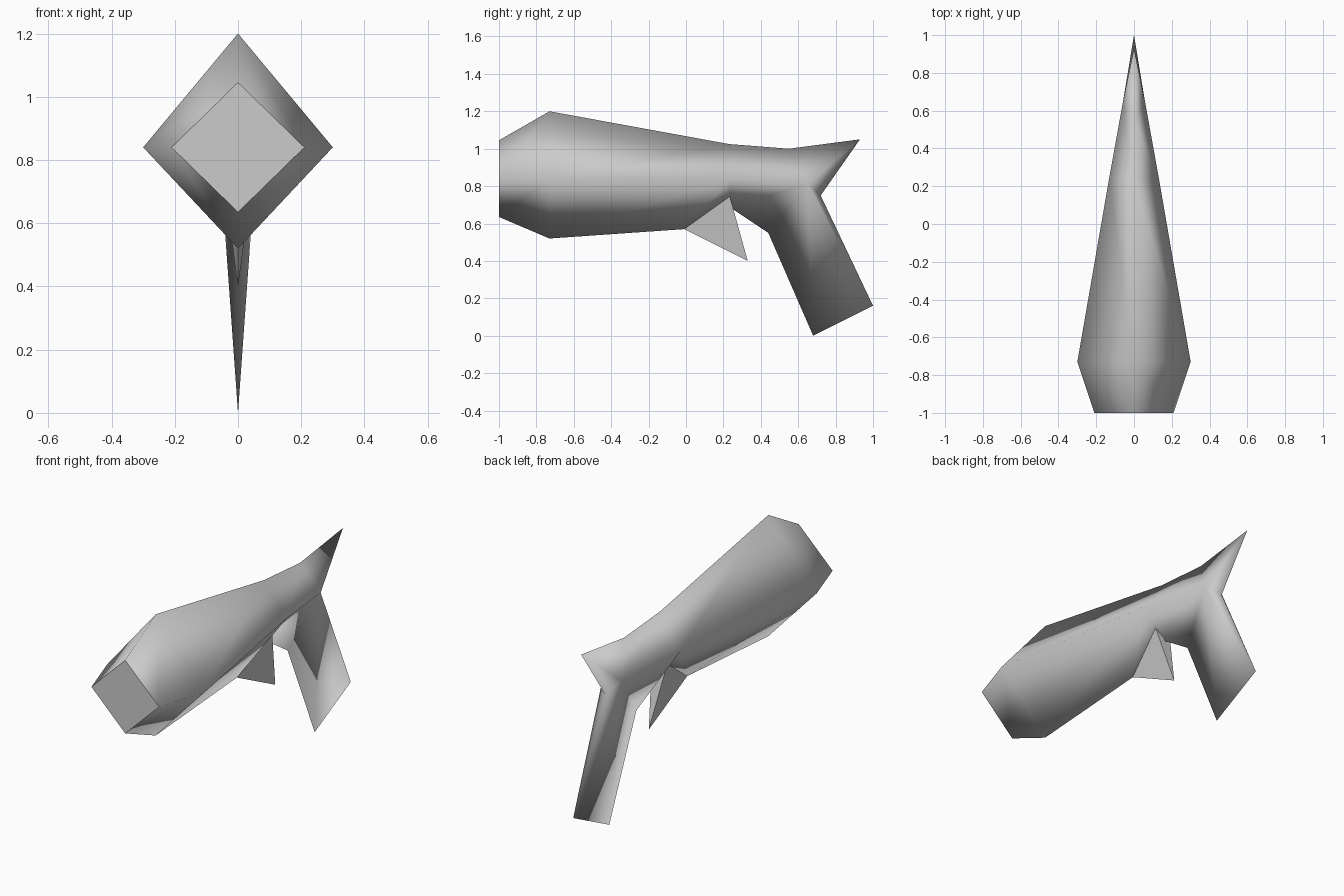
import bpy

cube = bpy.data.objects.get("Cube")
if cube:
    bpy.data.objects.remove(cube, do_unlink=True)

grey = bpy.data.materials.new("plain_grey")
grey.use_nodes = True
colour = (0.6, 0.6, 0.6, 1)
grey.diffuse_color = colour
grey.node_tree.nodes["Principled BSDF"].inputs["Base Color"].default_value = colour


def make_part(name, verts, faces, smooth):
    mesh = bpy.data.meshes.new(name)
    mesh.from_pydata(verts, [], faces)
    mesh.materials.append(grey)
    part = bpy.data.objects.new(name, mesh)
    bpy.context.collection.objects.link(part)
    for poly in mesh.polygons:
        poly.use_smooth = smooth
    return part


# Centre-line outline (y, z) of barrel, tail spike and grip
outline = {
    "muzzle_top": (-1, 1.045), "crown": (-.73, 1.2), "back": (.23, 1.025),
    "dip": (.55, 1.0), "spike": (.93, 1.05), "nape": (.72, .75),
    "heel": (1.0, .16), "toe": (.68, 0), "grip_front": (.44, .55),
    "notch": (.23, .69), "belly": (-.01, .57), "keel": (-.73, .52),
    "muzzle_low": (-1, .635),
}
# Widest points of one side (x, y, z)
ridge = {
    "lip": (.21, -1, .84), "cheek": (.3, -.73, .84),
    "flank": (.132, .24, .84), "wrist": (.058, .65, .81),
}
side_faces = [
    "muzzle_top crown cheek lip", "crown back flank cheek",
    "back dip wrist flank", "dip spike wrist", "spike nape wrist",
    "nape heel wrist", "heel toe wrist", "toe grip_front wrist",
    "grip_front notch flank wrist", "notch belly flank",
    "belly keel cheek flank", "keel muzzle_low lip cheek",
]

verts = [(0, y, z) for y, z in outline.values()]
verts += [(s * x, y, z) for s in (1, -1) for x, y, z in ridge.values()]
names, ridge_names = list(outline), list(ridge)


def index(name, mirrored):
    if name in outline:
        return names.index(name)
    return len(names) + ridge_names.index(name) + mirrored * len(ridge)


faces = []
for mirrored in (False, True):
    for words in side_faces:
        face = [index(w, mirrored) for w in words.split()]
        faces.append(face if mirrored else face[::-1])
# Flat muzzle face
cap = [index("muzzle_top", 0), index("lip", 1), index("muzzle_low", 0), index("lip", 0)]
faces.append(cap)
body = make_part("body_and_grip", verts, faces, True)

# Crisp border around the muzzle
body.data.polygons[-1].use_smooth = False
for edge in body.data.edges:
    if set(edge.vertices) <= set(cap):
        edge.use_edge_sharp = True

# Pointed trigger hanging under the barrel
make_part(
    "trigger",
    [(0, -.01, .57), (.05, .23, .76), (-.05, .23, .76), (0, .33, .4)],
    [(0, 3, 1), (0, 2, 3), (1, 3, 2), (0, 1, 2)],
    False,
)
